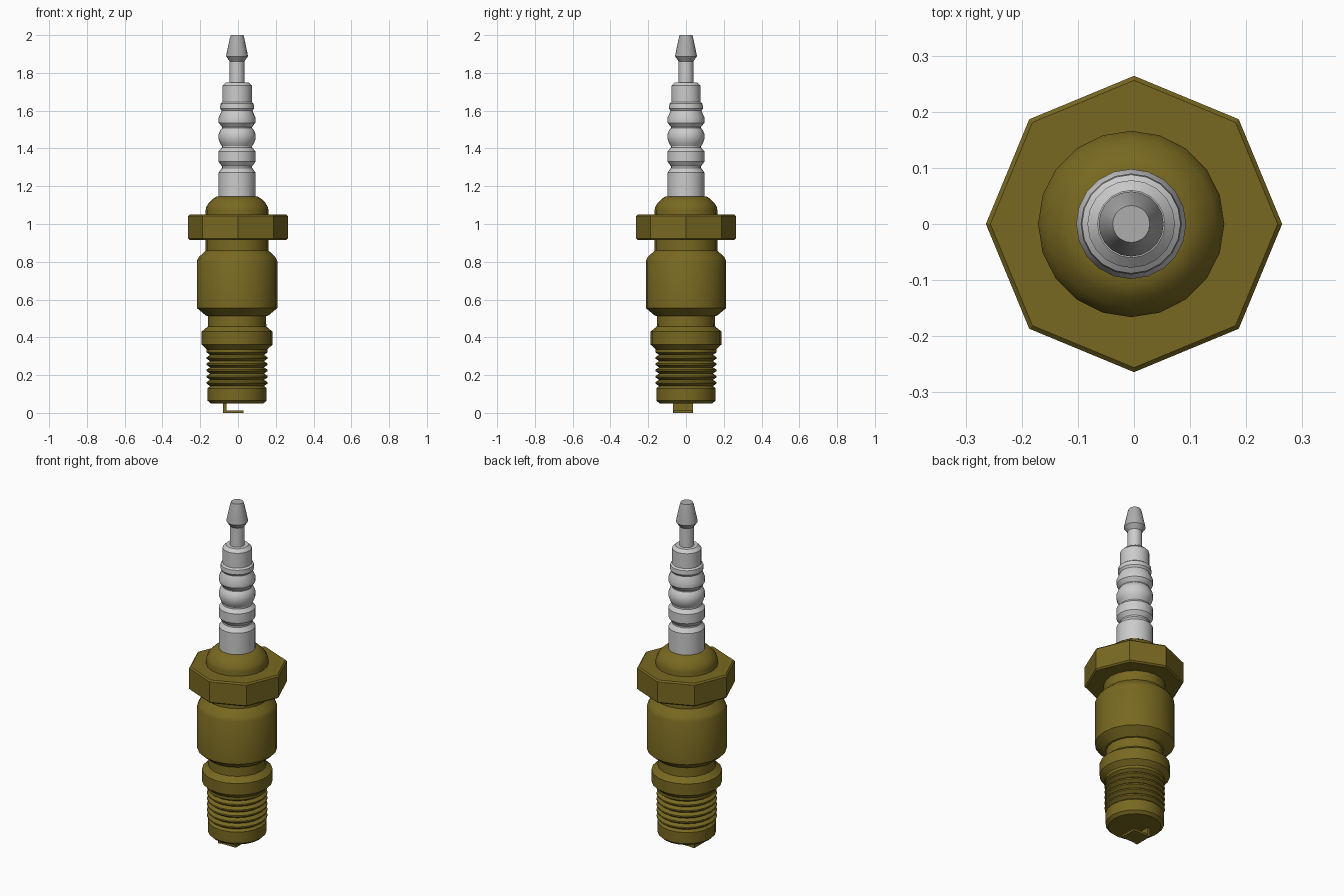
import bpy, bmesh, math

if "Cube" in bpy.data.objects:
    bpy.data.objects.remove(bpy.data.objects["Cube"])

CX = -0.005   # body axis sits a hair left of the nut
SEG = 20

def material(name, rgb):
    m = bpy.data.materials.new(name)
    m.diffuse_color = (*rgb, 1)
    m.use_nodes = True
    m.node_tree.nodes["Principled BSDF"].inputs["Base Color"].default_value = m.diffuse_color
    return m

brass = material("brass", (0.19, 0.14, 0.015))
steel = material("steel", (0.42, 0.42, 0.42))

def finish(name, bm, mat=None, angle=None):
    bmesh.ops.recalc_face_normals(bm, faces=bm.faces[:])
    me = bpy.data.meshes.new(name)
    bm.to_mesh(me)
    bm.free()
    ob = bpy.data.objects.new(name, me)
    bpy.context.collection.objects.link(ob)
    if mat:
        me.materials.append(mat)
    if angle:
        bpy.ops.object.select_all(action='DESELECT')
        ob.select_set(True)
        bpy.context.view_layer.objects.active = ob
        bpy.ops.object.shade_smooth_by_angle(angle=math.radians(angle))
    return ob

def ring(bm, r, z, sides, cx):
    return [bm.verts.new((cx + r * math.cos(2 * math.pi * i / sides),
                          r * math.sin(2 * math.pi * i / sides), z))
            for i in range(sides)]

def lathe(name, profile, mat=None, angle=30, sides=SEG, cx=CX):
    """Revolve (radius, z) points about the axis, closing both ends."""
    bm = bmesh.new()
    rings = [ring(bm, r, z, sides, cx) for r, z in profile]
    for a, b in zip(rings, rings[1:]):
        for i in range(sides):
            j = (i + 1) % sides
            bm.faces.new((a[i], a[j], b[j], b[i]))
    bm.faces.new(rings[0][::-1])
    bm.faces.new(rings[-1])
    return finish(name, bm, mat, angle)

def box(name, lo, hi, mat):
    bm = bmesh.new()
    bmesh.ops.create_cube(bm, size=1)
    for v in bm.verts:
        v.co = [l + (c + 0.5) * (h - l) for c, l, h in zip(v.co, lo, hi)]
    return finish(name, bm, mat)

# Threaded end: plain nose, then alternating grooves and ridges
thread = [(0.14, 0.05), (0.156, 0.065), (0.156, 0.13)]
for k in range(6):
    z = 0.142 + k * 0.033
    thread += [(0.143, z), (0.161, z + 0.013), (0.161, z + 0.021)]
thread += [(0.161, 0.345)]
lathe("threaded_end", thread, brass)

# Metal shell: seat flange, neck, barrel, upper collar and dome
shell = [(0.16, 0.335), (0.188, 0.362), (0.188, 0.43), (0.155, 0.457),
         (0.153, 0.513), (0.165, 0.515), (0.213, 0.555), (0.213, 0.805),
         (0.202, 0.825), (0.166, 0.86), (0.166, 1.075), (0.163, 1.09),
         (0.15, 1.112), (0.13, 1.132), (0.11, 1.145), (0.09, 1.147)]
lathe("metal_shell", shell, brass)

# Octagonal nut with lightly chamfered rims
lathe("octagonal_nut", [(0.256, 0.915), (0.264, 0.923), (0.264, 1.043),
                        (0.256, 1.051)], brass, None, sides=8, cx=0)

# Ribbed ceramic insulator
insulator = [(0.098, 1.13), (0.098, 1.272), (0.08, 1.297), (0.08, 1.306),
             (0.098, 1.33), (0.098, 1.385), (0.08, 1.405), (0.08, 1.412),
             (0.09, 1.428), (0.098, 1.45), (0.098, 1.475), (0.09, 1.495),
             (0.08, 1.508), (0.08, 1.514), (0.097, 1.536), (0.098, 1.562),
             (0.085, 1.592), (0.082, 1.6), (0.09, 1.612), (0.088, 1.637),
             (0.078, 1.645), (0.078, 1.732), (0.06, 1.75)]
lathe("ceramic_insulator", insulator)

# Terminal stem and tapered cap
lathe("terminal_stem", [(0.039, 1.74), (0.039, 1.87)])
lathe("terminal_cap", [(0.036, 1.857), (0.058, 1.888), (0.055, 1.905),
                       (0.038, 1.985), (0.033, 2.0)], steel)

# Hooked ground electrode
box("electrode_post", (-0.08, -0.07, 0.0), (-0.062, 0.037, 0.06), brass)
box("electrode_plate", (-0.07, -0.065, 0.0), (0.03, 0.035, 0.013), brass)
